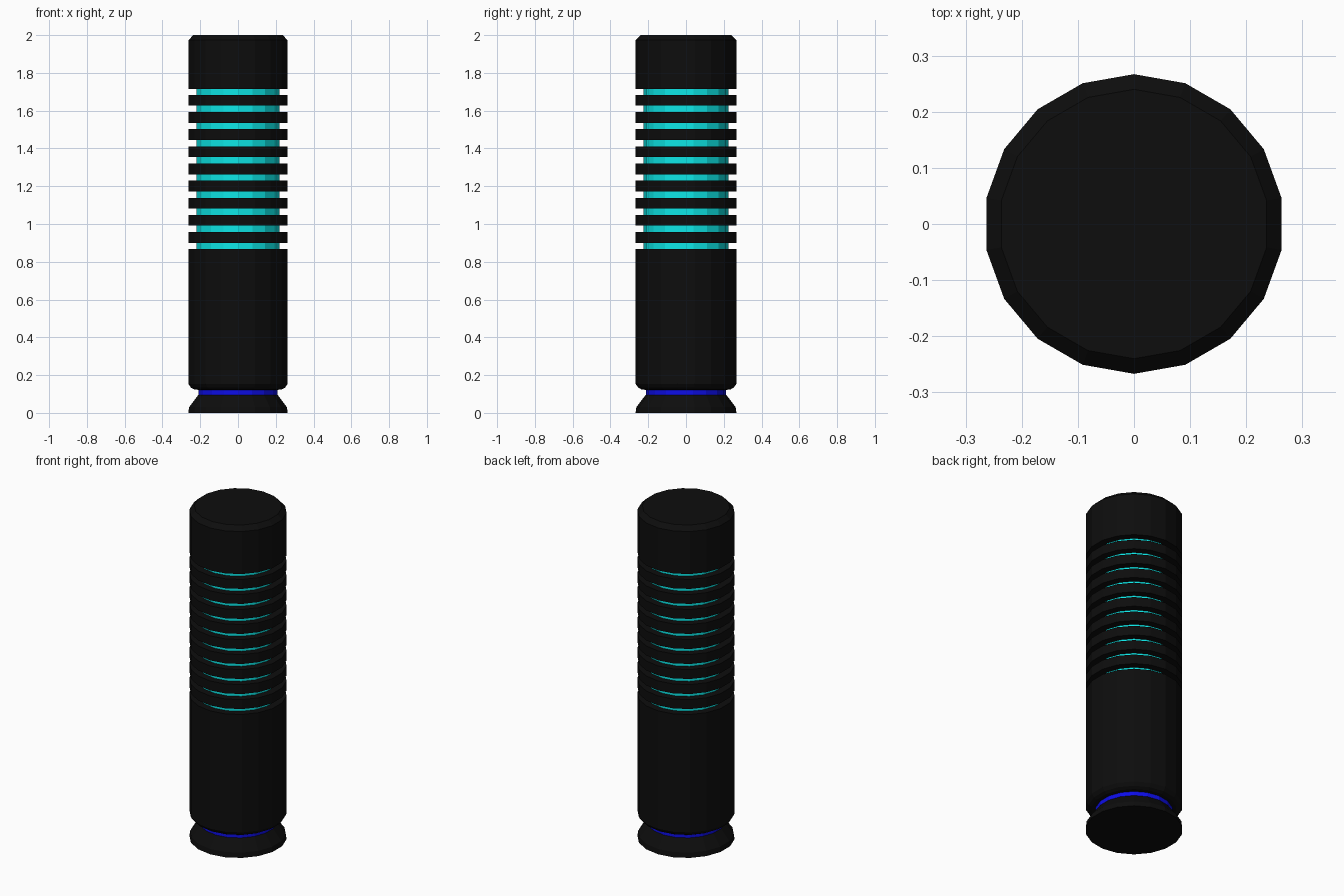
import bpy, bmesh, math

if "Cube" in bpy.data.objects:
    bpy.data.objects.remove(bpy.data.objects["Cube"])

SIDES = 18


def material(name, rgb):
    m = bpy.data.materials.new(name)
    m.diffuse_color = (*rgb, 1)
    m.use_nodes = True
    m.node_tree.nodes["Principled BSDF"].inputs["Base Color"].default_value = m.diffuse_color
    return m


def lathe(name, profile, mat, cap_bottom=False, cap_top=False):
    """Revolve (radius, z) points, listed bottom to top, about z; flat faces."""
    bm = bmesh.new()
    loops = []
    for r, z in profile:
        angles = [math.pi / 2 + math.tau * i / SIDES for i in range(SIDES)]
        loops.append([bm.verts.new((r * math.cos(a), r * math.sin(a), z)) for a in angles])
    for lo, hi in zip(loops, loops[1:]):
        for i in range(SIDES):
            j = (i + 1) % SIDES
            bm.faces.new((lo[i], lo[j], hi[j], hi[i]))
    if cap_bottom:
        bm.faces.new(loops[0][::-1])
    if cap_top:
        bm.faces.new(loops[-1])
    mesh = bpy.data.meshes.new(name)
    bm.to_mesh(mesh)
    bm.free()
    mesh.materials.append(mat)
    ob = bpy.data.objects.new(name, mesh)
    bpy.context.collection.objects.link(ob)
    return ob


black = material("black", (0.004, 0.004, 0.004))
cyan = material("cyan", (0.004, 0.8, 0.8))
blue = material("blue", (0.004, 0.004, 0.8))

R, CORE, NECK = 0.267, 0.224, 0.213

# Flared foot and glowing neck
lathe("foot", [(R, 0), (0.263, 0.03), (NECK, 0.096)], black, cap_bottom=True)
lathe("neck_light", [(NECK, 0.096), (NECK, 0.122)], blue)

# Lower grip with rounded bottom edge
lathe("grip", [(NECK, 0.122), (0.235, 0.124), (0.253, 0.134), (R, 0.154),
               (R, 0.867), (CORE, 0.867)], black)

# Glowing core wrapped by nine rings
lathe("core_light", [(CORE, 0.867), (CORE, 1.716)], cyan)
for i in range(9):
    z, h = 0.9285 + i * 0.0908, 0.0285
    lathe(f"ring_{i + 1}", [(CORE, z - h), (R, z - h), (R, z + h), (CORE, z + h)], black)

# Top cap with chamfered rim
lathe("cap", [(CORE, 1.716), (R, 1.716), (R, 1.973), (0.24, 2.0)], black, cap_top=True)
